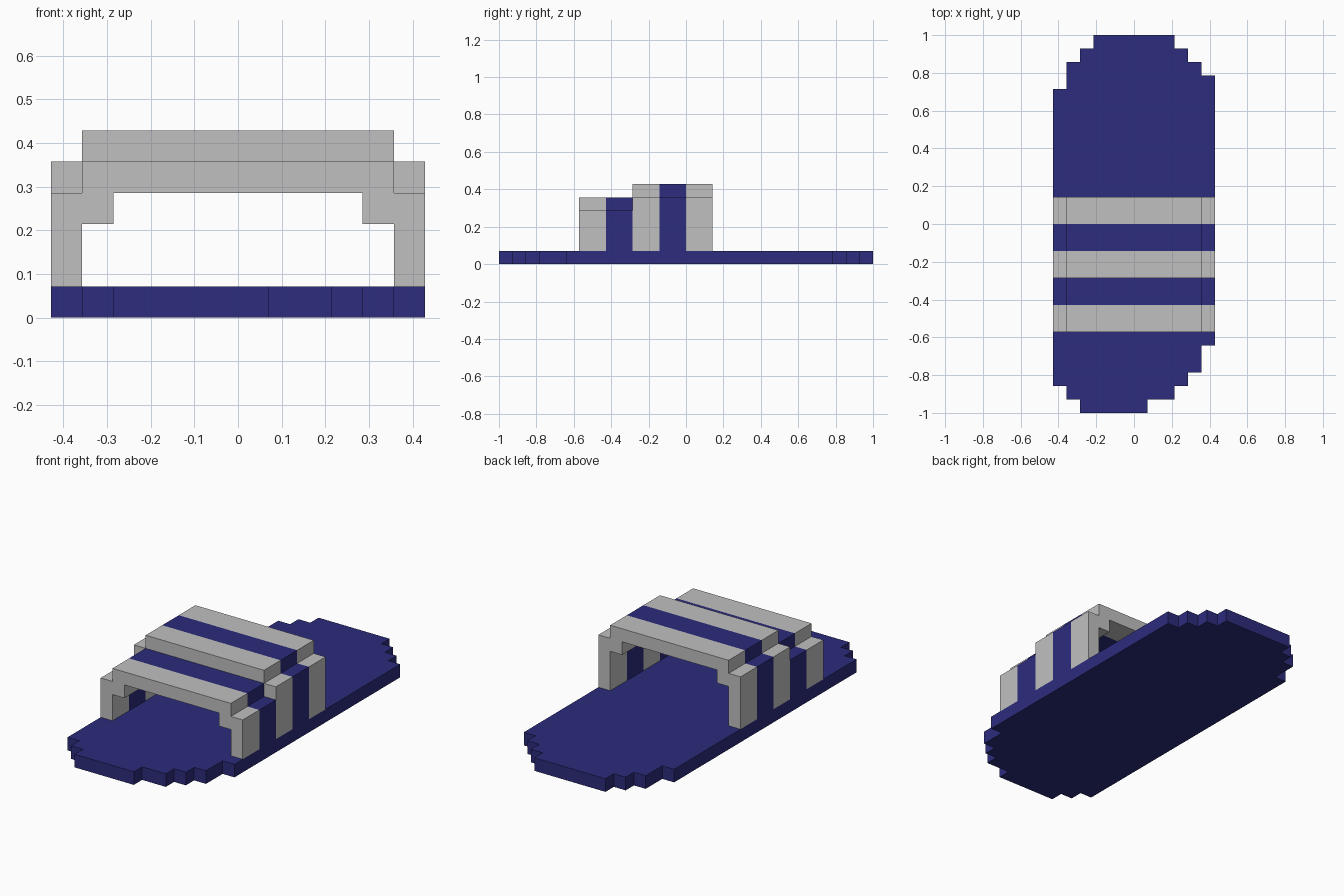
import bpy
import bmesh

cube = bpy.data.objects.get("Cube")
if cube:
    bpy.data.objects.remove(cube, do_unlink=True)

U = 2 / 28  # one block unit


def make_material(name, rgb):
    mat = bpy.data.materials.new(name)
    mat.use_nodes = True
    mat.diffuse_color = (*rgb, 1)
    mat.node_tree.nodes["Principled BSDF"].inputs["Base Color"].default_value = (*rgb, 1)
    return mat


navy = make_material("navy_blue", (0.025, 0.025, 0.205))
grey = make_material("light_grey", (0.527, 0.527, 0.527))


def extrude_profile(name, profile, stations, place, materials):
    """Sweep a closed profile through the stations; one material per band."""
    bm = bmesh.new()
    rings = [[bm.verts.new([c * U for c in place(a, b, s)]) for a, b in profile]
             for s in stations]
    n = len(profile)
    for band, (r0, r1) in enumerate(zip(rings, rings[1:])):
        for i in range(n):
            j = (i + 1) % n
            bm.faces.new((r0[i], r0[j], r1[j], r1[i])).material_index = band % 2
    # end caps take the colour of their neighbouring band
    bm.faces.new(rings[0][::-1])
    bm.faces.new(rings[-1]).material_index = (len(stations) - 2) % 2
    bmesh.ops.recalc_face_normals(bm, faces=bm.faces)
    mesh = bpy.data.meshes.new(name)
    bm.to_mesh(mesh)
    bm.free()
    for mat in materials:
        mesh.materials.append(mat)
    obj = bpy.data.objects.new(name, mesh)
    bpy.context.collection.objects.link(obj)
    return obj


# Base slab with stepped, slightly uneven ends
right_side = [(1, -14), (1, -13), (3, -13), (3, -12), (4, -12), (4, -11),
              (5, -11), (5, -9), (6, -9), (6, 11), (5, 11), (5, 12),
              (4, 12), (4, 13), (3, 13), (3, 14)]
left_side = [(-3, 14), (-3, 13), (-4, 13), (-4, 12), (-5, 12), (-5, 10),
             (-6, 10), (-6, -12), (-5, -12), (-5, -13), (-4, -13), (-4, -14)]
extrude_profile("base_slab", right_side + left_side, (0, 1),
                lambda x, y, z: (x, y, z), [navy])


# Striped canopy: walls, inner shoulders and a raised roof
def canopy(name, wall_top, stations):
    half = [(6, 1), (6, wall_top), (5, wall_top), (5, wall_top + 1)]
    inner = [(4, wall_top), (4, wall_top - 1), (5, wall_top - 1), (5, 1)]
    outer_left = [(-x, z) for x, z in reversed(half)]
    inner_left = [(-x, z) for x, z in reversed(inner)]
    profile = half + outer_left + inner_left + inner
    extrude_profile(name, profile, stations,
                    lambda x, z, y: (x, y, z), [grey, navy])


canopy("canopy_front", 4, (-8, -6, -4))
canopy("canopy_rear", 5, (-4, -2, 0, 2))
